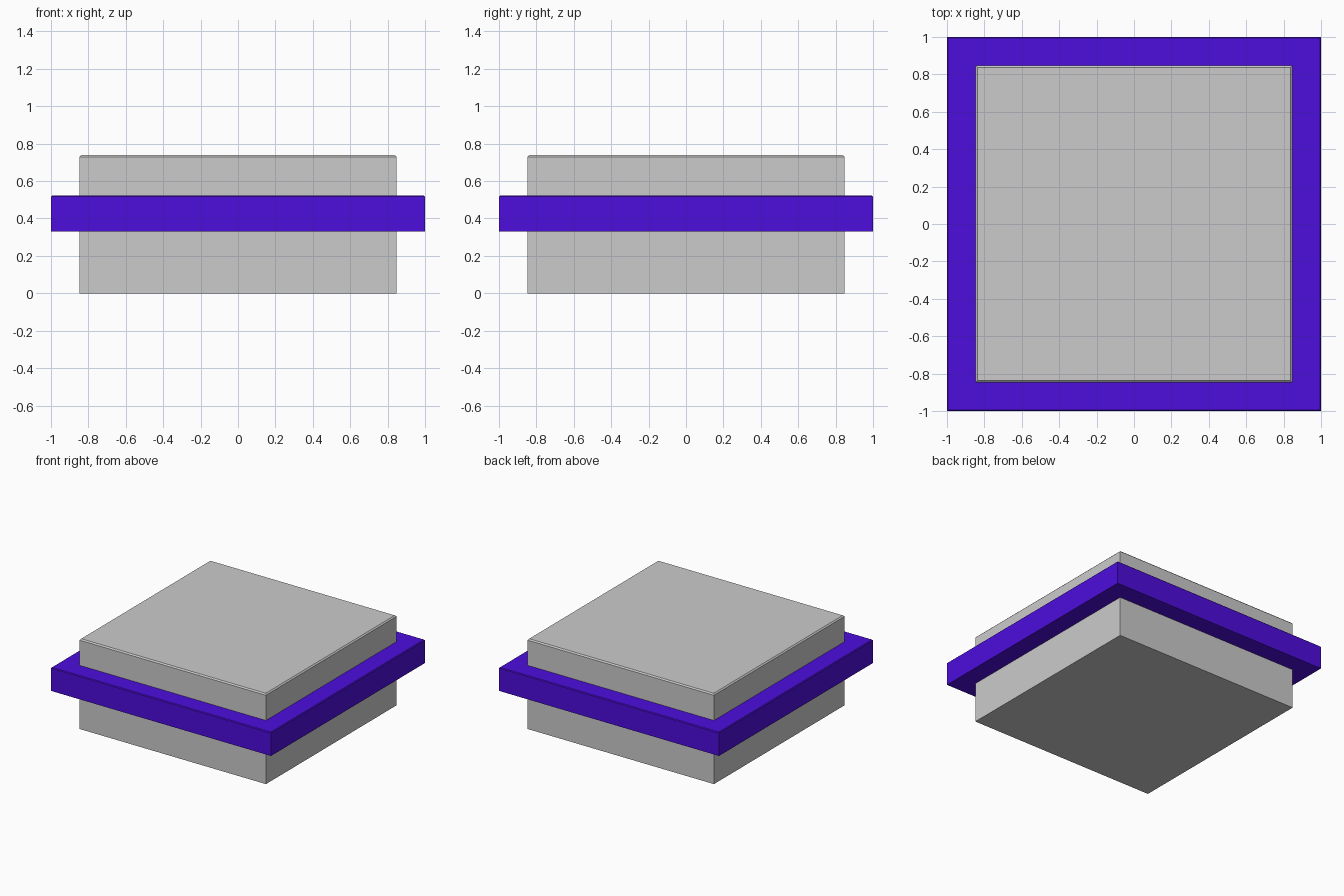
import bpy
import bmesh

if "Cube" in bpy.data.objects:
    bpy.data.objects.remove(bpy.data.objects["Cube"])


def slab(name, half, z0, z1, bevel, material=None):
    """Square slab with a narrow chamfer around its top rim."""
    bm = bmesh.new()
    bmesh.ops.create_cube(bm, size=1)
    for v in bm.verts:
        v.co.x *= 2 * half
        v.co.y *= 2 * half
        v.co.z = z1 if v.co.z > 0 else z0
    rim = [e for e in bm.edges if all(v.co.z == e.verts[0].co.z and v.co.z > (z0 + z1) / 2 for v in e.verts)]
    bmesh.ops.bevel(bm, geom=rim, offset=bevel, segments=1, affect='EDGES')
    mesh = bpy.data.meshes.new(name)
    bm.to_mesh(mesh)
    bm.free()
    obj = bpy.data.objects.new(name, mesh)
    bpy.context.collection.objects.link(obj)
    if material:
        mesh.materials.append(material)
    return obj


violet = bpy.data.materials.new("violet")
violet.diffuse_color = (0.075, 0.004, 0.72, 1)
violet.use_nodes = True
violet.node_tree.nodes["Principled BSDF"].inputs["Base Color"].default_value = violet.diffuse_color

# Grey block running through the full height
slab("block", 0.848, 0.0, 0.74, 0.01)

# Wider coloured band around the block
slab("band", 1.0, 0.33, 0.523, 0.006, violet)
